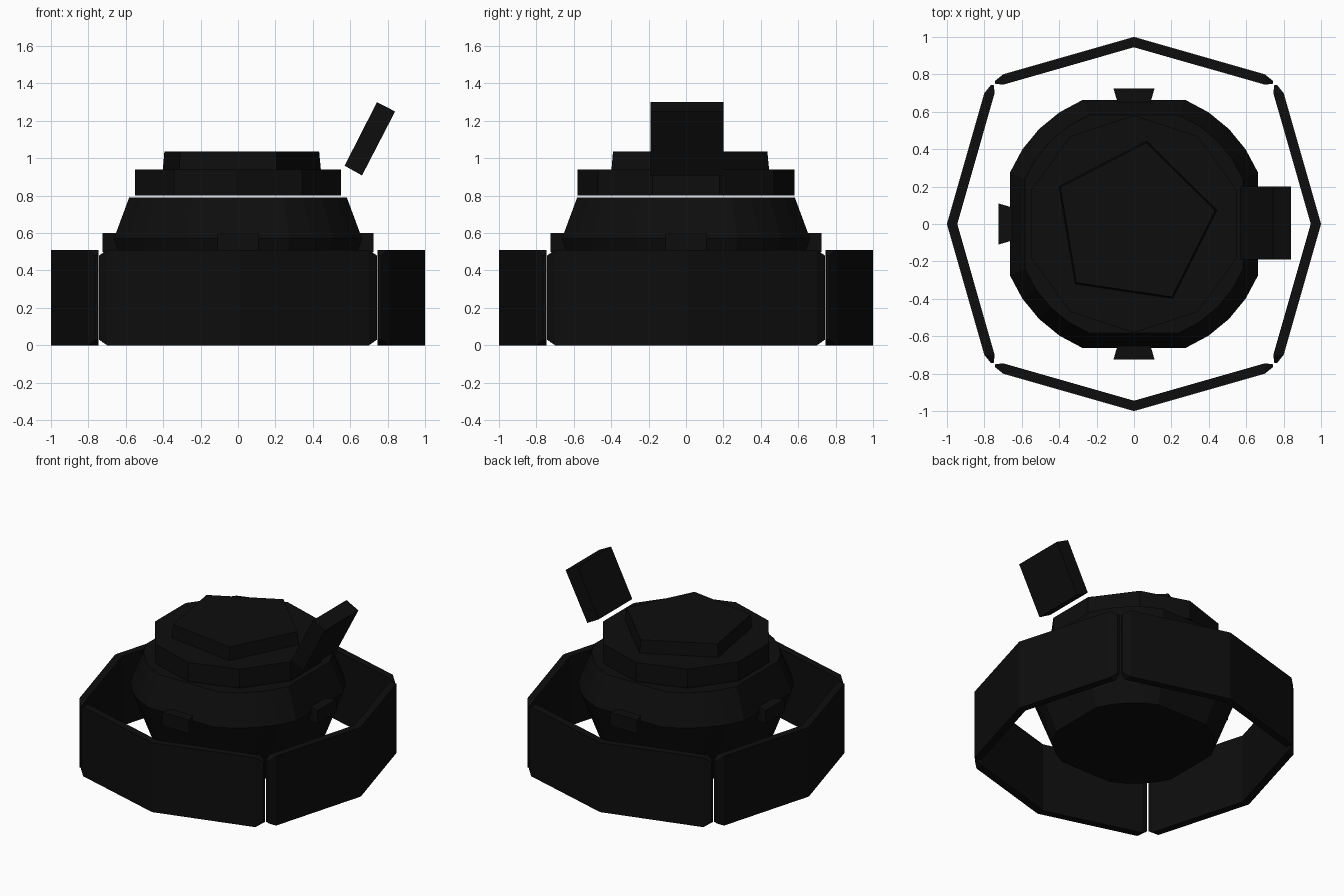
import bpy
import bmesh
from math import cos, sin, radians

old = bpy.data.objects.get("Cube")
if old:
    bpy.data.objects.remove(old, do_unlink=True)

black = bpy.data.materials.new("near_black")
black.use_nodes = True
colour = (0.004, 0.004, 0.004, 1)
black.diffuse_color = colour
black.node_tree.nodes["Principled BSDF"].inputs["Base Color"].default_value = colour


def loft(name, rings):
    """Join equal-length point rings into a closed solid."""
    bm = bmesh.new()
    loops = [[bm.verts.new(p) for p in ring] for ring in rings]
    n = len(loops[0])
    for a, b in zip(loops, loops[1:]):
        for i in range(n):
            j = (i + 1) % n
            bm.faces.new((a[i], a[j], b[j], b[i]))
    bm.faces.new(loops[0][::-1])
    bm.faces.new(loops[-1])
    bmesh.ops.recalc_face_normals(bm, faces=bm.faces)
    mesh = bpy.data.meshes.new(name)
    bm.to_mesh(mesh)
    bm.free()
    mesh.materials.append(black)
    obj = bpy.data.objects.new(name, mesh)
    bpy.context.collection.objects.link(obj)
    return obj


def disc(angles, r, z):
    return [(r * cos(radians(a)), r * sin(radians(a)), z) for a in angles]


def regular(sides, start):
    return [start + 360 * i / sides for i in range(sides)]


# Main body: round hull with four flattened sides
hull_angles = [q * 90 + 22.5 + 11.25 * i for q in range(4) for i in range(5)]
hull = [(0.54, 0.10), (0.718, 0.57), (0.63, 0.79)]
loft("body", [disc(hull_angles, r, z) for r, z in hull])

# Floating ten-sided collar and five-sided cap
collar = regular(10, 90)
loft("collar", [disc(collar, 0.58, z) for z in (0.80, 0.94)])
cap = regular(5, 9.5)
loft("cap", [disc(cap, 0.45, 0.93), disc(cap, 0.44, 1.035)])

# Leaning panel on the left side
panel = [(0.57, 0.96), (0.663, 0.908), (0.84, 1.25), (0.743, 1.30)]
loft("leaning_panel", [[(x, y, z) for x, z in panel] for y in (-0.19, 0.20)])

# Four bent shield walls with tapered ends, and four small hull plates
sections = [
    (-0.743, -0.765, -0.75, 0.03),
    (-0.70, -0.80, -0.745, 0),
    (0, -1, -0.945, 0),
    (0.70, -0.80, -0.745, 0),
    (0.743, -0.765, -0.75, 0.03),
]
plate = [(-0.11, -0.725), (0.11, -0.725), (0.085, -0.64), (-0.085, -0.64)]
for i, side in enumerate(("front", "left", "back", "right")):
    turn = radians(90 * i)
    wall = loft(side + "_wall", [
        [(x, outer, t), (x, inner, t), (x, inner, 0.51 - t), (x, outer, 0.51 - t)]
        for x, outer, inner, t in sections])
    wall.rotation_euler.z = turn
    small = loft(side + "_plate", [[(x, y, z) for x, y in plate] for z in (0.50, 0.60)])
    small.rotation_euler.z = turn
